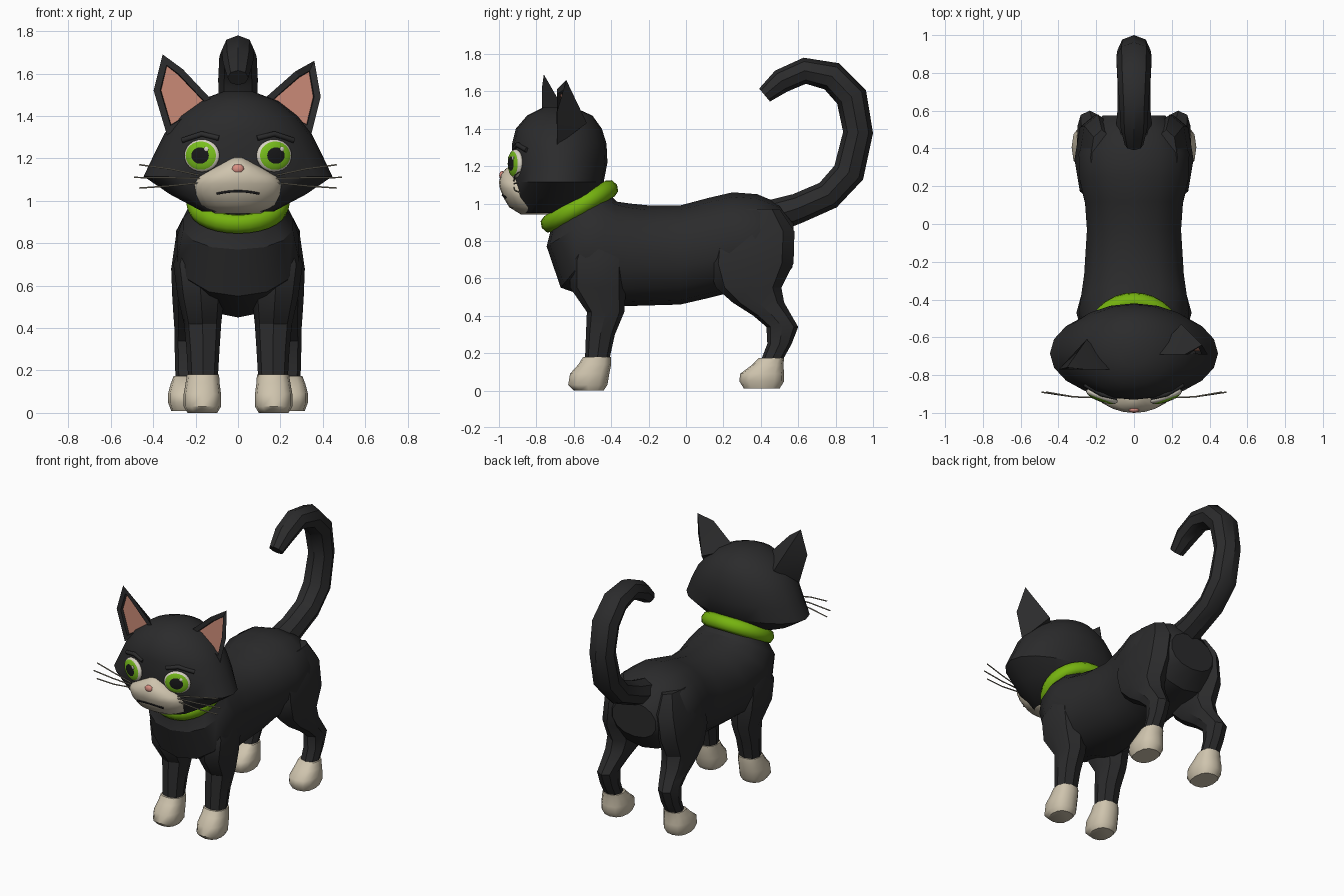
import bpy, bmesh, math
from mathutils import Matrix, Vector

if "Cube" in bpy.data.objects:
    bpy.data.objects.remove(bpy.data.objects["Cube"])


def material(name, r, g, b):
    m = bpy.data.materials.new(name)
    m.diffuse_color = (r, g, b, 1)
    m.use_nodes = True
    m.node_tree.nodes["Principled BSDF"].inputs["Base Color"].default_value = m.diffuse_color
    return m


FUR = material("black fur", 0.024, 0.024, 0.025)
CREAM = material("cream fur", 0.62, 0.55, 0.42)
GREEN = material("collar green", 0.18, 0.45, 0.005)
IRIS = material("eye green", 0.19, 0.52, 0.012)
PUPIL = material("pupil black", 0.009, 0.009, 0.01)
WHITE = material("eye white", 0.68, 0.64, 0.55)
PINK = material("ear pink", 0.58, 0.25, 0.18)
NOSE = material("nose pink", 0.68, 0.27, 0.22)
WHISKER = material("whisker grey", 0.32, 0.29, 0.22)


def smooth(ob, angle):
    bpy.ops.object.select_all(action='DESELECT')
    ob.select_set(True)
    bpy.context.view_layer.objects.active = ob
    bpy.ops.object.shade_smooth_by_angle(angle=math.radians(angle))


def finish(name, bm, mats, angle=32):
    me = bpy.data.meshes.new(name)
    bm.to_mesh(me)
    bm.free()
    for m in mats:
        me.materials.append(m)
    ob = bpy.data.objects.new(name, me)
    bpy.context.collection.objects.link(ob)
    smooth(ob, angle)
    return ob


def loft(name, rings, mat, n=12, e=1.0, angle=32):
    """Skin of oval rings: (y0, z0, y1, z1, half width, centre x)."""
    bm = bmesh.new()
    loops = []
    for y0, z0, y1, z1, w, cx in rings:
        loop = []
        for i in range(n):
            a = 2 * math.pi * i / n
            c, s = (math.copysign(abs(v) ** e, v) for v in (math.cos(a), math.sin(a)))
            loop.append(bm.verts.new((cx + w * s, (y0 + y1) / 2 + c * (y0 - y1) / 2,
                                      (z0 + z1) / 2 + c * (z0 - z1) / 2)))
        loops.append(loop)
    for a, b in zip(loops, loops[1:]):
        for i in range(n):
            j = (i + 1) % n
            bm.faces.new((a[i], a[j], b[j], b[i]))
    bm.faces.new(loops[0])
    bm.faces.new(loops[-1])
    bmesh.ops.recalc_face_normals(bm, faces=bm.faces)
    return finish(name, bm, [mat], angle)


def stack(name, levels, mat, side=1, **kw):
    """Horizontal rings: (z, front y, back y, half width, centre x)."""
    return loft(name, [(y0, z, y1, z, w, side * cx) for z, y0, y1, w, cx in levels], mat, **kw)


def tube(name, points, radius, mat):
    cu = bpy.data.curves.new(name, 'CURVE')
    cu.dimensions = '3D'
    cu.bevel_depth = radius
    cu.bevel_resolution = 1
    cu.use_fill_caps = True
    sp = cu.splines.new('POLY')
    sp.points.add(len(points) - 1)
    for p, co in zip(sp.points, points):
        p.co = (*co, 1)
    cu.materials.append(mat)
    ob = bpy.data.objects.new(name, cu)
    bpy.context.collection.objects.link(ob)
    bpy.ops.object.select_all(action='DESELECT')
    ob.select_set(True)
    bpy.context.view_layer.objects.active = ob
    bpy.ops.object.convert(target='MESH')


def ellipsoid(name, matrix, mats, rule=None, seg=24, rings=24):
    bm = bmesh.new()
    bmesh.ops.create_uvsphere(bm, u_segments=seg, v_segments=rings, radius=1)
    if rule:
        for f in bm.faces:
            f.material_index = rule(f.calc_center_median())
    bm.transform(matrix)
    return finish(name, bm, mats, 60)


# Torso from neck to rump
loft("torso", [(y0, z0, y1, z1, w, 0) for y0, z0, y1, z1, w in [
    (-.48, 1.14, -.74, .98, .17), (-.42, 1.06, -.715, .89, .19),
    (-.37, 1.01, -.745, .77, .265), (-.30, 1.0, -.67, .55, .295),
    (-.20, .99, -.38, .45, .27), (-.03, .99, -.03, .46, .255),
    (.12, 1.03, .10, .49, .265), (.25, 1.06, .22, .52, .295),
    (.38, 1.05, .36, .53, .30), (.50, 1.0, .48, .55, .25),
    (.575, .90, .57, .66, .17)]], FUR, n=14, e=.92)

# Tail: tapering tube curling forward
path = [(.46, .93, .09), (.60, .975, .08), (.76, 1.045, .08), (.87, 1.165, .085),
        (.92, 1.38, .08), (.885, 1.57, .085), (.78, 1.68, .08), (.635, 1.71, .07),
        (.51, 1.655, .065), (.42, 1.58, .045)]
tail = []
for i, (y, z, r) in enumerate(path):
    a, b = path[max(i - 1, 0)], path[min(i + 1, len(path) - 1)]
    d = Vector((b[0] - a[0], b[1] - a[1])).normalized() * r
    tail.append((y - d.y, z + d.x, y + d.y, z - d.x, r * 1.1, 0))
loft("tail", tail, FUR, n=8, angle=40)

# Legs and paws
front_leg = [(.165, -.54, -.41, .07, .165), (.30, -.535, -.38, .078, .165),
             (.42, -.53, -.33, .088, .167), (.55, -.62, -.32, .11, .175),
             (.70, -.62, -.32, .12, .185), (.86, -.55, -.37, .07, .18)]
front_paw = [(0, -.60, -.44, .07, .168), (.03, -.63, -.42, .088, .168),
             (.09, -.62, -.41, .088, .168), (.14, -.575, -.40, .08, .167),
             (.18, -.55, -.40, .076, .165)]
hind_leg = [(.16, .40, .515, .06, .235), (.25, .435, .565, .062, .235),
            (.34, .43, .60, .065, .235), (.40, .36, .565, .075, .225),
            (.47, .25, .525, .09, .215), (.55, .16, .51, .10, .21),
            (.68, .11, .575, .105, .21), (.85, .13, .58, .10, .19), (.97, .20, .50, .06, .17)]
hind_paw = [(.01, .31, .50, .075, .24), (.05, .285, .525, .09, .24),
            (.09, .29, .525, .09, .24), (.135, .35, .52, .08, .238),
            (.175, .39, .525, .068, .235)]
for s, side in ((1, "right"), (-1, "left")):
    stack(side + "_front_leg", front_leg, FUR, s, n=8, e=.85)
    stack(side + "_front_paw", front_paw, CREAM, s, n=12, e=.8, angle=50)
    stack(side + "_hind_leg", hind_leg, FUR, s, n=8, e=.9)
    stack(side + "_hind_paw", hind_paw, CREAM, s, n=12, e=.8, angle=50)

# Collar
bpy.ops.mesh.primitive_torus_add(major_radius=.19, minor_radius=.042, major_segments=28,
                                 minor_segments=8, location=(0, -.57, .985),
                                 rotation=(math.radians(30), 0, 0))
collar = bpy.context.object
collar.name = "collar"
collar.scale = (1.05, 1, 1.15)
collar.data.materials.append(GREEN)
smooth(collar, 50)

# Head, with pointed cheeks, and cream muzzle
stack("head", [(.95, -.88, -.66, .17, 0), (1.03, -.93, -.50, .32, 0), (1.115, -.93, -.44, .445, 0),
               (1.22, -.93, -.42, .395, 0), (1.32, -.93, -.425, .345, 0),
               (1.40, -.91, -.45, .28, 0), (1.47, -.85, -.50, .19, 0),
               (1.515, -.76, -.60, .07, 0)], FUR, n=20)
stack("muzzle", [(.94, -.88, -.70, .11, 0), (.98, -.945, -.72, .175, 0), (1.03, -.975, -.74, .205, 0),
                 (1.08, -.995, -.76, .21, 0), (1.115, -1.0, -.78, .185, 0),
                 (1.155, -.99, -.80, .115, 0), (1.185, -.965, -.80, .065, 0),
                 (1.205, -.935, -.80, .035, 0)], CREAM, n=20, angle=50)

# Nose and mouth
ellipsoid("nose", Matrix.Translation((0, -.983, 1.15)) @ Matrix.Diagonal((.03, .016, .024, 1)),
          [NOSE], seg=10, rings=6)
mouth = []
for i in range(9):
    x = -.10 + .025 * i
    mouth.append((x, -.86 - .12 * math.sqrt(1 - (x / .207) ** 2), 1.045 - 1.2 * x * x))
tube("mouth", mouth, .006, PUPIL)


# Eyes coloured in rings around the gaze direction
def eye_rule(c):
    r = math.hypot(c.x, c.y)
    if c.z < 0 or r > .85:
        return 0
    return 1 if r > .5 else 2


for s, side in ((1, "right"), (-1, "left")):
    turn = Matrix.Rotation(s * math.radians(20), 4, 'Z') @ Matrix.Rotation(math.pi / 2, 4, 'X')
    place = Matrix.Translation((s * .17, -.912, 1.213)) @ turn
    ellipsoid(side + "_eye", place @ Matrix.Diagonal((.088, .077, .03, 1)),
              [WHITE, IRIS, PUPIL], eye_rule)
    ellipsoid(side + "_eye_glint", place @ Matrix.Translation((.03, .03, .025))
              @ Matrix.Diagonal((.012, .012, .004, 1)), [WHITE], seg=10, rings=6)
    # Brow ridge
    tube(side + "_brow", [(s * .09, -.918, 1.295), (s * .17, -.90, 1.315),
                          (s * .26, -.85, 1.285)], .014, FUR)
    # Whiskers
    for k, (z0, z1, x1) in enumerate([(1.12, 1.17, .465), (1.105, 1.11, .49), (1.085, 1.06, .465)]):
        tube(f"{side}_whisker_{k + 1}", [(s * .18, -.92, z0), (s * .32, -.915, z0 * .4 + z1 * .6),
                                         (s * x1, -.89, z1)], .004, WHISKER)


# Ears: hollow pyramids with a pink recess
def ear(name, s, rim, y, tip_y):
    bm = bmesh.new()
    vs = [bm.verts.new((s * x, tip_y if i == 2 else y, z)) for i, (x, z) in enumerate(rim)]
    back = bm.verts.new((s * .25, y + .16, 1.43))
    front = bm.faces.new(vs)
    for i in range(len(vs)):
        bm.faces.new((vs[i], vs[(i + 1) % len(vs)], back))
    bmesh.ops.recalc_face_normals(bm, faces=bm.faces)
    bmesh.ops.inset_individual(bm, faces=[front], thickness=.03, depth=0, use_even_offset=True)
    bmesh.ops.inset_individual(bm, faces=[front], thickness=.004, depth=-.02)
    front.material_index = 1
    finish(name, bm, [FUR, PINK], 25)


ear("left_ear", -1, [(.335, 1.31), (.398, 1.52), (.355, 1.69), (.26, 1.62), (.10, 1.45)], -.77, -.76)
ear("right_ear", 1, [(.345, 1.31), (.39, 1.49), (.36, 1.66), (.27, 1.61), (.10, 1.46)], -.69, -.64)
